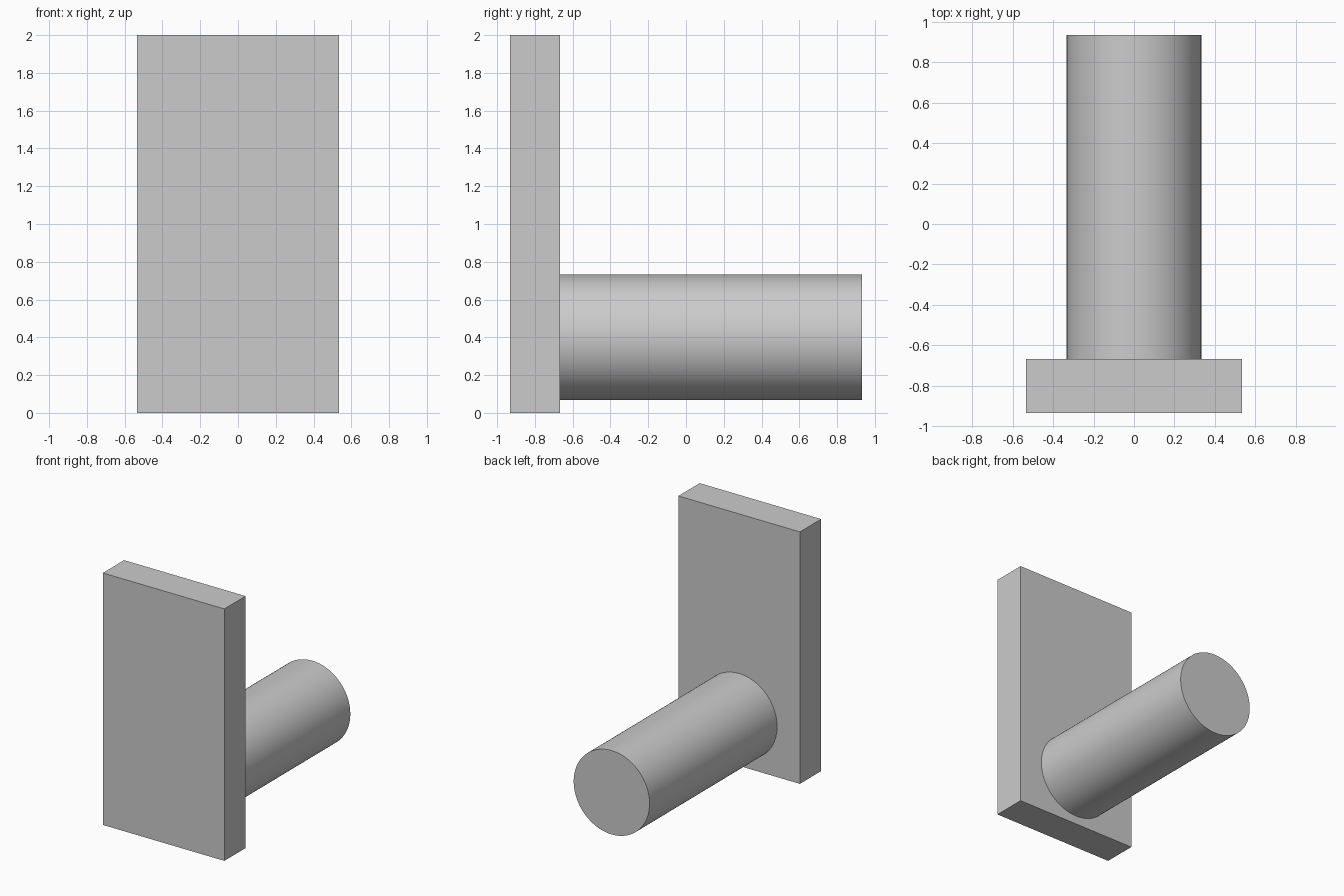
import bpy
import math

default = bpy.data.objects.get("Cube")
if default:
    bpy.data.objects.remove(default, do_unlink=True)

# Single plain grey for both parts
grey = bpy.data.materials.new("plain_grey")
grey.use_nodes = True
colour = (0.6, 0.6, 0.6, 1.0)
grey.diffuse_color = colour
grey.node_tree.nodes["Principled BSDF"].inputs["Base Color"].default_value = colour

WIDTH, HEIGHT = 1.067, 2.0
FRONT, PLATE_BACK, END = -0.933, -0.667, 0.933
RADIUS, AXIS_Z = 0.333, 0.4


def finish(name):
    obj = bpy.context.object
    obj.name = name
    obj.data.name = name
    obj.data.materials.append(grey)
    bpy.ops.object.transform_apply(location=False, rotation=True, scale=True)
    return obj


# Upright rectangular plate
bpy.ops.mesh.primitive_cube_add(size=1, location=(0, (FRONT + PLATE_BACK) / 2, HEIGHT / 2))
bpy.context.object.scale = (WIDTH, PLATE_BACK - FRONT, HEIGHT)
finish("mounting_plate")

# Round peg standing out from the back of the plate
bpy.ops.mesh.primitive_cylinder_add(
    vertices=96, radius=RADIUS, depth=END - PLATE_BACK,
    location=(0, (PLATE_BACK + END) / 2, AXIS_Z), rotation=(math.pi / 2, 0, 0))
finish("round_peg")
bpy.ops.object.shade_smooth_by_angle(angle=math.radians(30))
